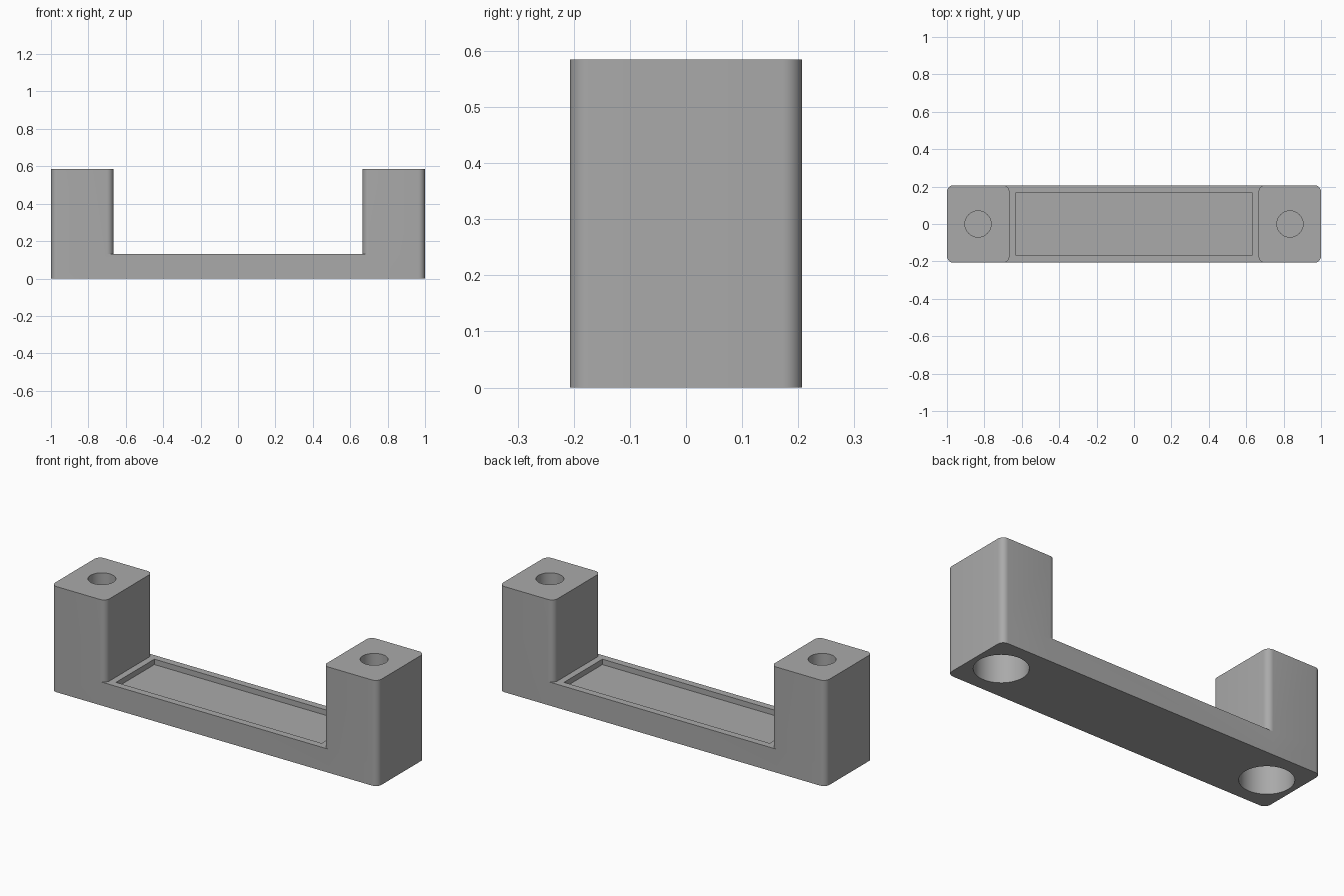
import bpy, bmesh, math

default = bpy.data.objects.get("Cube")
if default:
    bpy.data.objects.remove(default)

DEPTH, HEIGHT, BAR_TOP = 0.414, 0.585, 0.13
POST_X, POST_W, CORNER = 0.833, 0.334, 0.035

grey = bpy.data.materials.new("plain grey")
grey.use_nodes = True
color = (0.4, 0.4, 0.4, 1)
grey.diffuse_color = color
grey.node_tree.nodes["Principled BSDF"].inputs["Base Color"].default_value = color


def finish(name, bm):
    mesh = bpy.data.meshes.new(name)
    bm.to_mesh(mesh)
    bm.free()
    mesh.materials.append(grey)
    ob = bpy.data.objects.new(name, mesh)
    bpy.context.collection.objects.link(ob)
    return ob


def block(name, x, width, depth, z0, z1, radius=0):
    """Box with optional rounded vertical corners."""
    bm = bmesh.new()
    bmesh.ops.create_cube(bm, size=1)
    for v in bm.verts:
        v.co = (x + v.co.x * width, v.co.y * depth, z0 + (v.co.z + 0.5) * (z1 - z0))
    if radius:
        upright = [e for e in bm.edges
                   if abs(e.verts[0].co.z - e.verts[1].co.z) > 0.01]
        bmesh.ops.bevel(bm, geom=upright, offset=radius, segments=8,
                        profile=0.5, affect='EDGES')
    return finish(name, bm)


def drill(name, x, radius, z0, z1):
    bm = bmesh.new()
    bmesh.ops.create_cone(bm, cap_ends=True, segments=64, radius1=radius,
                          radius2=radius, depth=z1 - z0)
    bmesh.ops.translate(bm, verts=bm.verts, vec=(x, 0, (z0 + z1) / 2))
    return finish(name, bm)


def combine(target, tool, operation):
    mod = target.modifiers.new(tool.name, 'BOOLEAN')
    mod.operation, mod.solver, mod.object = operation, 'EXACT', tool
    bpy.context.view_layer.objects.active = target
    bpy.ops.object.modifier_apply(modifier=mod.name)
    bpy.data.objects.remove(tool)


# Flat bar with a post at each end
handle = block("handle_body", 0, 2, DEPTH, 0, BAR_TOP, CORNER)
for side, s in (("left", 1), ("right", -1)):
    combine(handle, block(side + "_post", s * POST_X, POST_W, DEPTH, 0, HEIGHT, CORNER), 'UNION')

# Shallow label recess in the bar
combine(handle, block("label_recess", 0, 1.26, 0.336, BAR_TOP - 0.03, BAR_TOP + 0.1), 'DIFFERENCE')

# Screw hole from above, wide head bore from below, thin web between
for side, s in (("left", 1), ("right", -1)):
    x = s * 0.834
    combine(handle, drill(side + "_screw_hole", x, 0.07, 0.31, HEIGHT + 0.1), 'DIFFERENCE')
    combine(handle, drill(side + "_head_bore", x, 0.135, -0.1, 0.3), 'DIFFERENCE')

# Smooth rounded corners, crisp edges
bpy.ops.object.select_all(action='DESELECT')
handle.select_set(True)
bpy.context.view_layer.objects.active = handle
bpy.ops.object.shade_smooth_by_angle(angle=math.radians(30))
